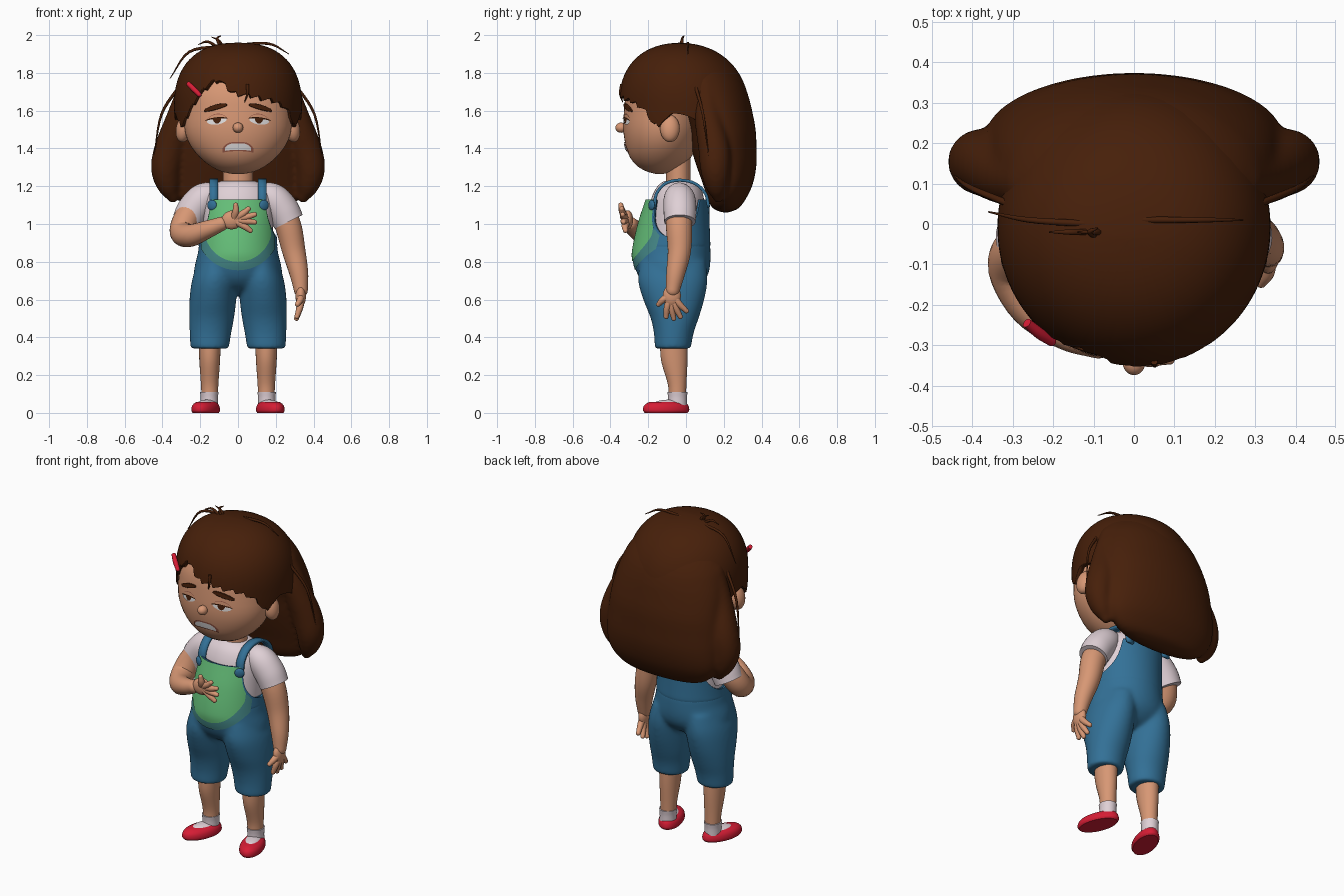
import bpy, bmesh
from math import sin, cos, pi, sqrt, asin, degrees, radians
from mathutils import Vector, Matrix

cube = bpy.data.objects.get("Cube")
if cube:
    bpy.data.objects.remove(cube)


def material(name, *rgb):
    m = bpy.data.materials.new(name)
    m.use_nodes = True
    m.diffuse_color = (*rgb, 1)
    bsdf = m.node_tree.nodes["Principled BSDF"]
    bsdf.inputs["Base Color"].default_value = (*rgb, 1)
    bsdf.inputs["Roughness"].default_value = 0.7
    return m


SKIN = material("skin", .68, .31, .175)
HAIR = material("dark brown hair", .062, .014, .003)
DENIM = material("blue denim", .033, .165, .31)
GREEN = material("bib green", .13, .52, .19)
BAND = material("bib edge teal", .06, .25, .25)
SHIRT = material("pale shirt", .74, .63, .67)
RED = material("red", .67, .012, .035)
LIP = material("lip brown", .34, .11, .07)
WHITE = material("eye white", .78, .76, .76)


def make(name, bm, mat):
    me = bpy.data.meshes.new(name)
    bm.to_mesh(me)
    bm.free()
    me.materials.append(mat)
    ob = bpy.data.objects.new(name, me)
    bpy.context.collection.objects.link(ob)
    return ob


def smooth(keys):
    """Smooth curve through keys of (t, values...)."""
    ks = [Vector(k) for k in keys]

    def slope(i):
        a, b = ks[max(i - 1, 0)], ks[min(i + 1, len(ks) - 1)]
        return (b - a) / (b[0] - a[0])

    def f(t):
        i = max([j for j in range(len(ks) - 1) if ks[j][0] <= t] or [0])
        a, b = ks[i], ks[i + 1]
        h = b[0] - a[0]
        u = min(max((t - a[0]) / h, 0), 1)
        v = (a * (1 + 2 * u) + slope(i) * h * u) * (1 - u) ** 2
        v += (b * (3 - 2 * u) - slope(i + 1) * h * (1 - u)) * u * u
        return list(v)[1:]
    return f


def skin_rings(bm, rings, caps):
    rows = [[bm.verts.new(p) for p in r] for r in rings]
    n = len(rows[0])
    for a, b in zip(rows, rows[1:]):
        for j in range(n):
            bm.faces.new((a[j], a[(j + 1) % n], b[(j + 1) % n], b[j]))
    if caps[0]:
        bm.faces.new(rows[0][::-1])
    if caps[1]:
        bm.faces.new(rows[-1])


def add_loft(bm, shape, lo, hi, n=48, m=24, caps=(True, True), x=0):
    """Stack of ellipses; shape(z) gives centre y and radii, lo and hi may vary by angle."""
    rings = []
    for i in range(m + 1):
        e = .5 - .5 * cos(pi * i / m)
        ring = []
        for j in range(n):
            a = 360 * j / n
            a = a - 360 if a > 180 else a
            z0, z1 = (f(a) if callable(f) else f for f in (lo, hi))
            z = z0 + (z1 - z0) * e
            cy, rx, ry, *cx = shape(z)
            ring.append((x + (cx[0] if cx else 0) + max(rx, .002) * sin(radians(a)),
                         cy - max(ry, .002) * cos(radians(a)), z))
        rings.append(ring)
    skin_rings(bm, rings, caps)


def loft(name, mat, shape, lo, hi, **kw):
    bm = bmesh.new()
    add_loft(bm, shape, lo, hi, **kw)
    return make(name, bm, mat)


def add_tube(bm, pts, n=16, steps=5, round_end=True):
    """Round limb through (x, y, z, radius) points."""
    f = smooth([(i, *p) for i, p in enumerate(pts)])
    count = (len(pts) - 1) * steps
    path = [f(i / steps) for i in range(count + 1)]
    path = [(Vector(p[:3]), p[3]) for p in path]
    d = (path[-1][0] - path[-2][0]).normalized()
    if round_end:
        end, r = path[-1]
        path += [(end + d * r * sin(k * pi / 8), r * cos(k * pi / 8) + .0005) for k in (1, 2, 3, 4)]
    rings, side = [], Vector((.31, .9, .2))
    for i, (p, r) in enumerate(path):
        t = (path[min(i + 1, len(path) - 1)][0] - path[max(i - 1, 0)][0]).normalized()
        side = (side - t * side.dot(t)).normalized()
        up = t.cross(side)
        rings.append([p + (side * cos(2 * pi * j / n) + up * sin(2 * pi * j / n)) * r for j in range(n)])
    skin_rings(bm, rings, (True, True))


def tube(name, mat, pts, **kw):
    bm = bmesh.new()
    add_tube(bm, pts, **kw)
    return make(name, bm, mat)


def ball(name, mat, at, size, turn=0, axis='Z'):
    bm = bmesh.new()
    bmesh.ops.create_uvsphere(bm, u_segments=24, v_segments=16, radius=1)
    bm.transform(Matrix.Translation(at) @ Matrix.Rotation(radians(turn), 4, axis) @ Matrix.Diagonal((*size, 1)))
    return make(name, bm, mat)


def plate(name, mat, shape, x0, x1, low, high, off, n=24, m=8):
    """Thin patch hugging the front of a loft between two curves of u in 0..1."""
    bm = bmesh.new()
    rows = []
    for i in range(n + 1):
        u = .5 - .5 * cos(pi * i / n)
        x, a, b = x0 + (x1 - x0) * u, low(u), high(u)
        col = []
        for j in range(m + 1):
            z = a + (max(b, a) - a) * j / m
            cy, rx, ry = shape(z)
            y = cy - (ry + off) * sqrt(max(0, 1 - (x / (rx + off)) ** 2))
            col.append(bm.verts.new((x, y, z)))
        rows.append(col)
    for a, b in zip(rows, rows[1:]):
        for j in range(m):
            q = (a[j], b[j], b[j + 1], a[j + 1])
            bm.faces.new(q if x1 > x0 else q[::-1])
    return make(name, bm, mat)


def thicken(ob, t):
    mod = ob.modifiers.new("thickness", 'SOLIDIFY')
    mod.thickness, mod.offset = t, -1


def fuse(ob, voxel, relax):
    mod = ob.modifiers.new("fuse", 'REMESH')
    mod.mode, mod.voxel_size, mod.use_smooth_shade = 'VOXEL', voxel, True
    mod = ob.modifiers.new("relax", 'SMOOTH')
    mod.factor, mod.iterations = .5, relax


# Head, neck and nose
head = smooth([(1.265, -.14, .03, .02), (1.275, -.14, .08, .06), (1.30, -.14, .135, .11),
               (1.35, -.135, .20, .16), (1.42, -.13, .255, .19), (1.5, -.125, .283, .207),
               (1.6, -.12, .285, .208), (1.7, -.11, .28, .205), (1.85, -.08, .2, .17)])
loft("head", SKIN, head, 1.265, 1.85)
loft("neck", SKIN, lambda z: (-.04, .08, .065), 1.15, 1.36)
ball("nose", SKIN, (0, -.343, 1.51), (.028, .031, .027))

# Hair: cap with a jagged fringe, and a mane fused with a lobe on each side
def dome(z):
    d = min(abs(z - 1.62) / .34, 1)
    if z < 1.62:
        k = 1 - .15 * d * d
        return -.008, .338 * k, .347 * k
    k = (1 - d ** 2.4) ** (1 / 2.4)
    return -.008 - .025 * d, .338 * k, .347 * k - .025 * d


hairline = smooth([(-180, 1.35), (-125, 1.42), (-100, 1.55), (-80, 1.585), (-72, 1.55), (-62, 1.525),
                   (-50, 1.6), (-36, 1.70), (-20, 1.765), (-6, 1.70), (10, 1.68), (40, 1.64), (54, 1.59),
                   (62, 1.525), (72, 1.55), (80, 1.585), (100, 1.55), (125, 1.42), (180, 1.35)])


def fringe(a):
    return hairline(a)[0] + (.03 * ((a / 11) % 1) - .014 if abs(a) < 72 else 0)


thicken(loft("hair_cap", HAIR, dome, fringe, 1.96, n=180, m=28, caps=(False, True)), .03)
mane = smooth([(1.06, .21, .1, .015), (1.08, .21, .24, .065), (1.13, .215, .32, .1), (1.2, .222, .358, .128),
               (1.3, .215, .368, .157), (1.4, .2, .366, .173), (1.5, .185, .358, .184),
               (1.6, .152, .347, .198), (1.68, .117, .33, .213), (1.76, .083, .302, .213),
               (1.85, .037, .237, .19), (1.92, .01, .125, .105)])
bm = bmesh.new()
add_loft(bm, mane, 1.06, 1.92, n=64, m=32)
for s in (-1, 1):
    add_tube(bm, [(s * .25, .10, 1.74, .06), (s * .305, .115, 1.57, .072), (s * .36, .148, 1.4, .083),
                  (s * .382, .155, 1.29, .079), (s * .368, .163, 1.2, .06), (s * .345, .17, 1.14, .03)], n=24)
fuse(make("hair_mane", bm, HAIR), .012, 10)
strands = [[(-.08, -.02, 1.93), (-.10, -.02, 1.97), (-.14, -.02, 1.99)],
           [(-.09, -.03, 1.93), (-.11, -.02, 1.98), (-.09, -.01, 1.997)],
           [(-.10, -.02, 1.93), (-.16, -.02, 1.965), (-.21, -.02, 1.95)],
           [(-.10, 0, 1.94), (-.26, .01, 1.91), (-.36, .03, 1.77)],
           [(-.02, .01, 1.945), (.16, .01, 1.955), (.27, .01, 1.90)],
           [(.05, -.34, 1.74), (.05, -.348, 1.69), (.035, -.335, 1.645)]]
for s in (-1, 1):
    strands.append([(s * .31, .05, 1.73), (s * .405, .09, 1.58), (s * .445, .12, 1.36)])
for i, p in enumerate(strands):
    tube(f"hair_strand_{i}", HAIR, [(*q, r) for q, r in zip(p, (.009, .007, .002))], n=8, round_end=False)
tube("hair_clip", RED, [(-.265, -.245, 1.745, .012), (-.235, -.27, 1.715, .014), (-.205, -.29, 1.685, .012)])

# Eyes, brows and ears on both sides
def arch(u):
    return max(sin(pi * u), 0) ** .6


def lid(u):
    return 1.56 - .012 * u + .006 * arch(u)


def eye_low(u):
    return 1.552 - .012 * u - .02 * arch(u)


for s, side in ((-1, "right"), (1, "left")):
    plate(f"{side}_eye", WHITE, head, s * .06, s * .165, eye_low, lid, .004)
    plate(f"{side}_iris", HAIR, head, s * .09, s * .132,
          lambda u: max(eye_low(.3 + .36 * u) + .001, 1.553 - .022 * arch(u)),
          lambda u: lid(.3 + .36 * u), .006)
    plate(f"{side}_lash", HAIR, head, s * .055, s * .172, lambda u: lid(u) - .003,
          lambda u: lid(u) + .005 * arch(u), .008)
    plate(f"{side}_eyelid", LIP, head, s * .06, s * .165, lambda u: lid(u) + .02 * arch(u),
          lambda u: lid(u) + .024 * arch(u), .003)
    brow = plate(f"{side}_brow", HAIR, head, s * .06, s * .18,
                 lambda u: 1.627 - .032 * u - .006 * arch(u), lambda u: 1.634 - .032 * u + .014 * arch(u), .009)
    thicken(brow, .012)
    ball(f"{side}_ear", SKIN, (s * .285, -.085, 1.505), (.043, .052, .073), -s * 12, 'Y')

# Frowning mouth
plate("lips", LIP, head, -.083, .083, lambda u: 1.386 - .008 * (2 * u - 1) ** 2,
      lambda u: 1.434 - .036 * (2 * u - 1) ** 4, .005)
plate("teeth", WHITE, head, -.07, .07, lambda u: 1.393 - .006 * (2 * u - 1) ** 2,
      lambda u: 1.427 - .026 * (2 * u - 1) ** 4, .008)

# Shirt body
shirt = smooth([(.85, -.06, .18, .16), (1.0, -.055, .185, .155), (1.13, -.045, .185, .14),
                (1.19, -.04, .16, .118), (1.215, -.04, .125, .095), (1.228, -.04, .088, .075)])
loft("shirt", SHIRT, shirt, .85, 1.228)

# Dungarees: fused trousers below, bib with arm openings above
torso = smooth([(.63, -.07, .08, .06), (.66, -.07, .165, .125), (.70, -.07, .217, .168), (.74, -.07, .234, .19),
                (.79, -.073, .227, .202), (.85, -.075, .212, .205), (1.0, -.062, .202, .187), (1.13, -.042, .2, .165)])
leg = smooth([(.34, -.07, .102, .096, .15), (.42, -.065, .11, .105, .146), (.5, -.06, .119, .127, .14),
              (.6, -.065, .124, .162, .133), (.7, -.07, .12, .184, .124), (.8, -.07, .1, .175, .112)])


def tucked(start, step):
    """Torso outline drawn in a little beyond a height, to hide an edge."""
    def f(z):
        cy, rx, ry = torso(z)
        d = .014 * min(max((z - start) / step, 0), 1)
        return cy, rx - d, ry - d
    return f


bm = bmesh.new()
add_loft(bm, tucked(.895, .03), .63, .93)
for s in (-1, 1):
    add_loft(bm, lambda z: (*leg(z)[:3], s * leg(z)[3]), .34, .8)
fuse(make("dungaree_trousers", bm, DENIM), .009, 24)


def bib_top(a):
    return 1.13 - .2 * sqrt(max(0, 1 - ((abs(a) - 90) / 43) ** 2))


def top_at(x):
    return bib_top(degrees(asin(x / .2)))


thicken(loft("dungaree_bib", DENIM, tucked(.885, -.04), .84, bib_top, n=96, caps=(False, False)), .012)
plate("bib_edge", BAND, torso, -.195, .195, lambda u: .98 - sqrt(.225 ** 2 - (.39 * u - .195) ** 2),
      lambda u: min(.97, top_at(.39 * u - .195)), .004, n=40, m=16)
plate("bib_front", GREEN, torso, -.175, .175, lambda u: .98 - sqrt(.18 ** 2 - (.35 * u - .175) ** 2),
      lambda u: top_at(.35 * u - .175), .007, n=40, m=20)

strap_path = smooth([(0, -.175, 1.08), (1, -.165, 1.16), (2, -.115, 1.22), (3, -.035, 1.24),
                     (4, .05, 1.222), (5, .11, 1.165), (6, .128, 1.09)])
for s, side in ((-1, "right"), (1, "left")):
    # Strap and button
    bm = bmesh.new()
    rows = [[bm.verts.new((s * x, *strap_path(i / 4))) for x in (.105, .152)] for i in range(25)]
    for a, b in zip(rows, rows[1:]):
        q = (a[0], a[1], b[1], b[0])
        bm.faces.new(q if s > 0 else q[::-1])
    thicken(make(f"{side}_strap", bm, DENIM), .016)
    ball(f"{side}_button", DENIM, (s * .138, -.182, 1.1), (.028, .011, .028), s * 30)
    # Sleeve
    tube(f"{side}_sleeve", SHIRT, [(s * .11, -.04, 1.16, .06), (s * .18, -.035, 1.135, .083),
         (s * .235, -.032, 1.075, .087), (s * .268, -.032, 1.012, .083)], n=28, round_end=False)
    # Shin, sock and shoe
    loft(f"{side}_shin", SKIN, smooth([(.08, -.045, .043, .045), (.15, -.047, .046, .049),
         (.28, -.062, .055, .07), (.4, -.065, .06, .073)]), .08, .4, x=s * .15, n=28)
    loft(f"{side}_sock", SHIRT, smooth([(.03, -.045, .046, .05), (.08, -.045, .046, .05), (.11, -.045, .049, .053)]),
         .03, .11, x=s * .152, n=28)
    shoe = loft(f"{side}_shoe", RED, smooth([(0, 0, .061, .118), (.012, 0, .067, .127), (.035, 0, .064, .124),
                (.05, .003, .054, .112), (.058, .006, .04, .098)]), 0, .058)
    instep = ball(f"{side}_instep", SHIRT, (0, .018, .05), (.043, .082, .02))
    for ob in (shoe, instep):
        ob.location, ob.rotation_euler.z = (s * .171, -.105, 0), s * radians(19)

# Arms
tube("right_arm", SKIN, [(-.2, -.04, 1.12, .065), (-.27, -.06, 1.03, .07), (-.295, -.11, .955, .066),
     (-.25, -.2, .94, .06), (-.165, -.265, .97, .048), (-.09, -.295, 1.0, .038)], n=24)
tube("left_arm", SKIN, [(.2, -.04, 1.12, .065), (.262, -.037, 1.0, .07), (.295, -.035, .86, .062),
     (.322, -.055, .74, .05), (.333, -.07, .65, .037)], n=24)

# Hands with spread fingers
ball("right_palm", SKIN, (-.03, -.308, 1.022), (.058, .028, .05), -15, 'Y')
ball("left_palm", SKIN, (.332, -.075, .62), (.028, .048, .058))
right_tips = [(-.012, -.345, 1.10), (.055, -.34, 1.08), (.088, -.335, 1.05), (.088, -.33, 1.01), (.065, -.32, .965)]
left_tips = [(.315, -.145, .575), (.312, -.105, .51), (.31, -.065, .50), (.314, -.03, .51), (.322, .002, .54)]
for side, base, tips in (("right", Vector((-.025, -.308, 1.022)), right_tips),
                         ("left", Vector((.334, -.072, .63)), left_tips)):
    for i, t in enumerate(map(Vector, tips)):
        bend = base.lerp(t, .55) + Vector((.006, -.008, 0))
        tube(f"{side}_finger_{i}", SKIN, [(*base, .022), (*bend, .0185), (*t, .013)], n=12)

# Smooth shading with sharp rims
bpy.ops.object.select_all(action='DESELECT')
for ob in bpy.context.collection.objects:
    if ob.type == 'MESH':
        ob.select_set(True)
        bpy.context.view_layer.objects.active = ob
bpy.ops.object.shade_smooth_by_angle(angle=radians(50))
